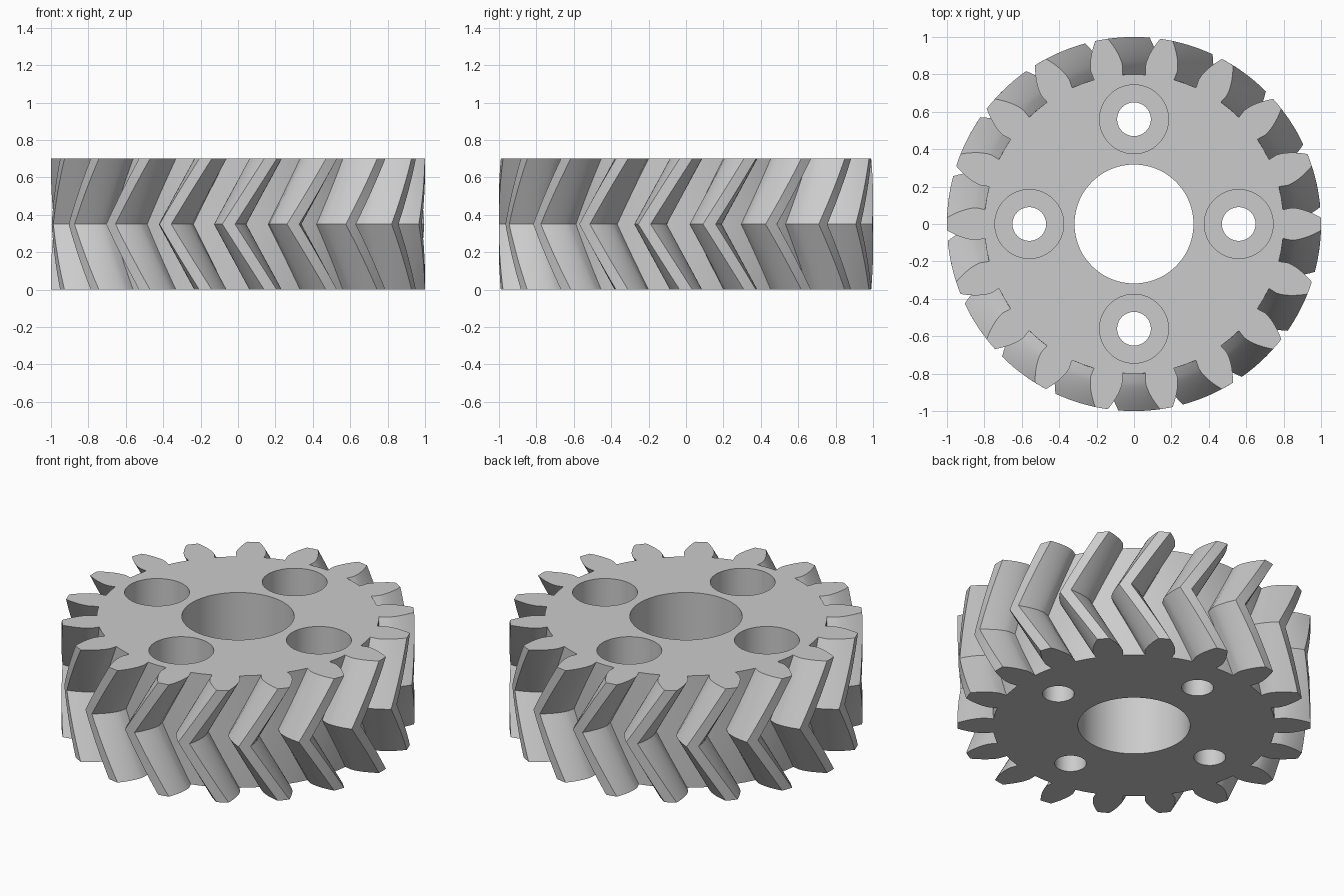
import bpy
import bmesh
from math import acos, cos, pi, radians, sin, tan
from mathutils import Matrix

TEETH = 18
TIP_R, PITCH_R, ROOT_R = 1.0, 0.9, 0.8
BASE_R = PITCH_R * cos(radians(20))
HEIGHT = 0.7
TWIST = HEIGHT / 2 * tan(radians(30)) / PITCH_R   # chevron turn at mid height
LAYERS = 8                                        # slices per half

cube = bpy.data.objects.get("Cube")
if cube:
    bpy.data.objects.remove(cube, do_unlink=True)

grey = bpy.data.materials.new("plain_grey")
grey.use_nodes = True
colour = (0.6, 0.6, 0.6, 1)
grey.diffuse_color = colour
grey.node_tree.nodes["Principled BSDF"].inputs["Base Color"].default_value = colour


def inv(r):
    a = acos(min(1, BASE_R / r))
    return tan(a) - a


def half_angle(r):
    """Half the angular width of an involute tooth at radius r."""
    return pi / (2 * TEETH) + inv(PITCH_R) - inv(r)


def gear_outline():
    flank = [(ROOT_R, radians(5.5))]
    for i in range(8):
        r = BASE_R + (TIP_R - BASE_R) * i / 7
        flank.append((r, half_angle(r)))
    tip = flank[-1][1]
    gap = pi / TEETH
    tooth = [(r, -a) for r, a in flank]
    tooth += [(TIP_R, 0)]
    tooth += [(r, a) for r, a in reversed(flank)]
    tooth += [(ROOT_R, gap)]
    return [(r, a + 2 * gap * k) for k in range(TEETH) for r, a in tooth]


def new_object(name, bm):
    bmesh.ops.recalc_face_normals(bm, faces=bm.faces)
    mesh = bpy.data.meshes.new(name)
    bm.to_mesh(mesh)
    bm.free()
    obj = bpy.data.objects.new(name, mesh)
    bpy.context.collection.objects.link(obj)
    mesh.materials.append(grey)
    return obj


def cutter(name, x, y, radius, z0, z1, sides=64):
    bm = bmesh.new()
    bmesh.ops.create_cone(bm, cap_ends=True, segments=sides, radius1=radius,
                          radius2=radius, depth=z1 - z0,
                          matrix=Matrix.Translation((x, y, (z0 + z1) / 2)))
    obj = new_object(name, bm)
    obj.hide_render = True
    return obj


# Herringbone body: one outline turned forward and back as it rises
outline = gear_outline()
bm = bmesh.new()
rings = []
for i in range(2 * LAYERS + 1):
    turn = -TWIST * (1 - abs(i / LAYERS - 1))
    z = HEIGHT * i / (2 * LAYERS)
    rings.append([bm.verts.new((r * cos(a + turn), r * sin(a + turn), z))
                  for r, a in outline])
for low, high in zip(rings, rings[1:]):
    for j in range(len(low)):
        k = (j + 1) % len(low)
        bm.faces.new((low[j], low[k], high[k], high[j]))
bm.faces.new(rings[0][::-1])
bm.faces.new(rings[-1])
gear = new_object("herringbone_gear", bm)

# Centre bore and four counterbored bolt holes
cutters = [cutter("bore_cutter", 0, 0, 0.318, -0.1, HEIGHT + 0.1, 96)]
for k in range(4):
    x, y = 0.56 * cos(k * pi / 2), 0.56 * sin(k * pi / 2)
    cutters.append(cutter("bolt_hole_cutter", x, y, 0.09, -0.1, HEIGHT + 0.1))
    cutters.append(cutter("counterbore_cutter", x, y, 0.184, HEIGHT / 2, HEIGHT + 0.1))
for c in cutters:
    mod = gear.modifiers.new(c.name, "BOOLEAN")
    mod.operation = "DIFFERENCE"
    mod.solver = "EXACT"
    mod.object = c

# Bake the cuts, then drop the cutters
bpy.context.view_layer.update()
evaluated = gear.evaluated_get(bpy.context.evaluated_depsgraph_get())
cut_mesh = bpy.data.meshes.new_from_object(evaluated)
gear.modifiers.clear()
gear.data = cut_mesh
for c in cutters:
    bpy.data.objects.remove(c, do_unlink=True)

bpy.ops.object.select_all(action="DESELECT")
gear.select_set(True)
bpy.context.view_layer.objects.active = gear
bpy.ops.object.shade_smooth_by_angle(angle=radians(30))
